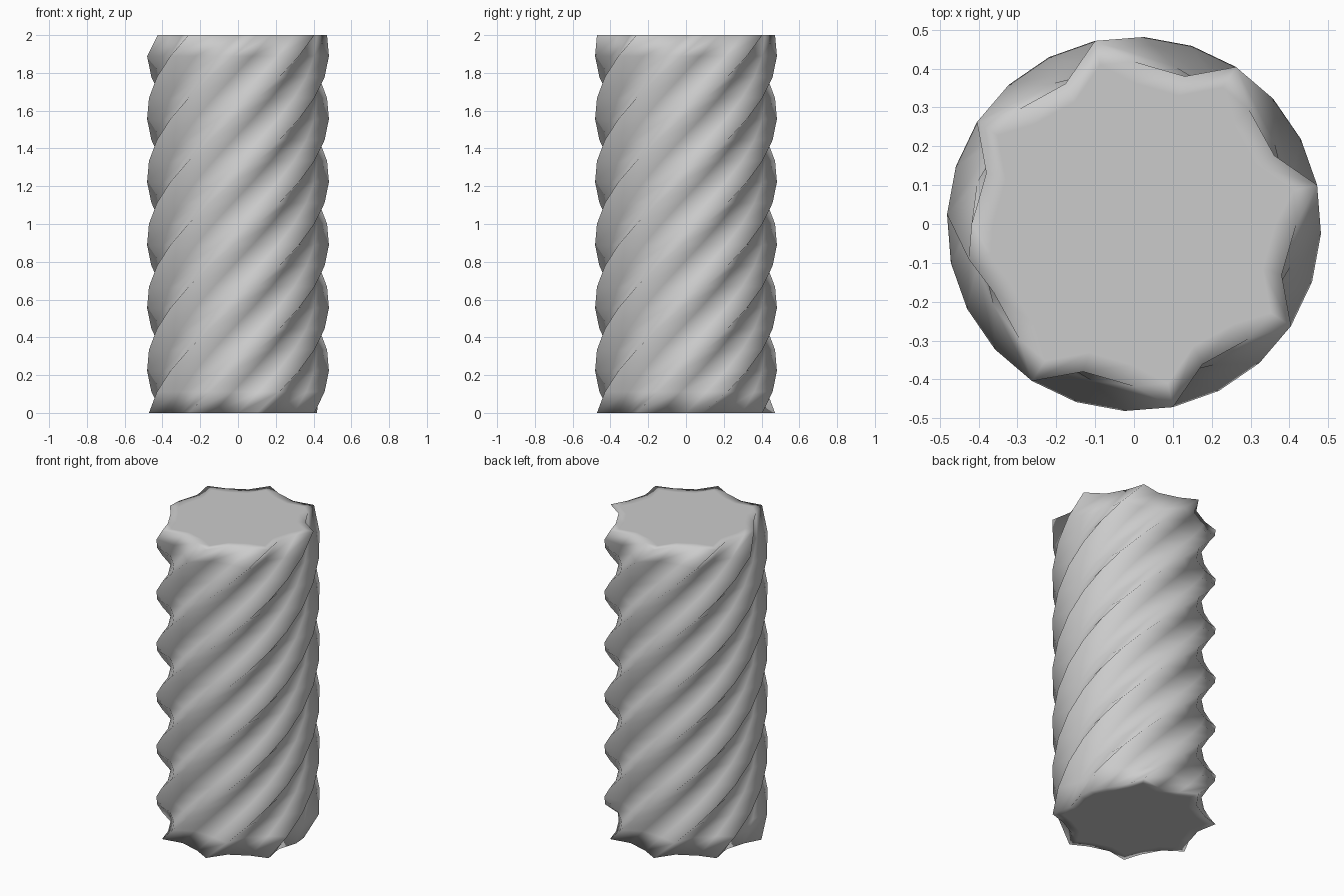
import bpy
import bmesh
from math import radians, cos, sin

cube = bpy.data.objects.get("Cube")
if cube:
    bpy.data.objects.remove(cube, do_unlink=True)

HEIGHT = 2.0
STRANDS = 8
LEVELS = 18
TWIST = radians(270)
PHASE = radians(12)
CAP_INSET = 0.87

# One strand: (angle from the ridge in degrees, radius)
STRAND = [(0, 0.482), (14, 0.402), (33, 0.418)]
# Ridge ends that are worn down: (height fraction, strand) -> radius
WORN = {(1, 4): 0.435, (0, 6): 0.42}

grey = bpy.data.materials.new("plain grey")
grey.use_nodes = True
colour = (0.6, 0.6, 0.6, 1)
grey.diffuse_color = colour
grey.node_tree.nodes["Principled BSDF"].inputs["Base Color"].default_value = colour


def ring(bm, t, scale=1.0):
    """Fluted cross-section at height fraction t, turned by the twist."""
    verts = []
    for s in range(STRANDS):
        for degrees, radius in STRAND:
            a = PHASE + TWIST * (t - 1) + radians(degrees + s * 360 / STRANDS)
            if degrees == 0:
                radius = WORN.get((t, s), radius)
            r = radius * scale
            verts.append(bm.verts.new((r * cos(a), r * sin(a), HEIGHT * t)))
    return verts


def bridge(bm, lower, upper):
    n = len(lower)
    for i in range(n):
        j = (i + 1) % n
        bm.faces.new((lower[i], lower[j], upper[j], upper[i]))


# Twisted column: inset bottom cap, fluted levels, inset top cap
bm = bmesh.new()
rings = [ring(bm, 0, CAP_INSET)]
rings += [ring(bm, k / LEVELS) for k in range(LEVELS + 1)]
rings.append(ring(bm, 1, CAP_INSET))
for lower, upper in zip(rings, rings[1:]):
    bridge(bm, lower, upper)
bm.faces.new(list(reversed(rings[0])))
bm.faces.new(rings[-1])
bmesh.ops.recalc_face_normals(bm, faces=bm.faces)
for face in bm.faces:
    face.smooth = True

mesh = bpy.data.meshes.new("twisted_column")
bm.to_mesh(mesh)
bm.free()
mesh.materials.append(grey)
column = bpy.data.objects.new("twisted_column", mesh)
bpy.context.collection.objects.link(column)
